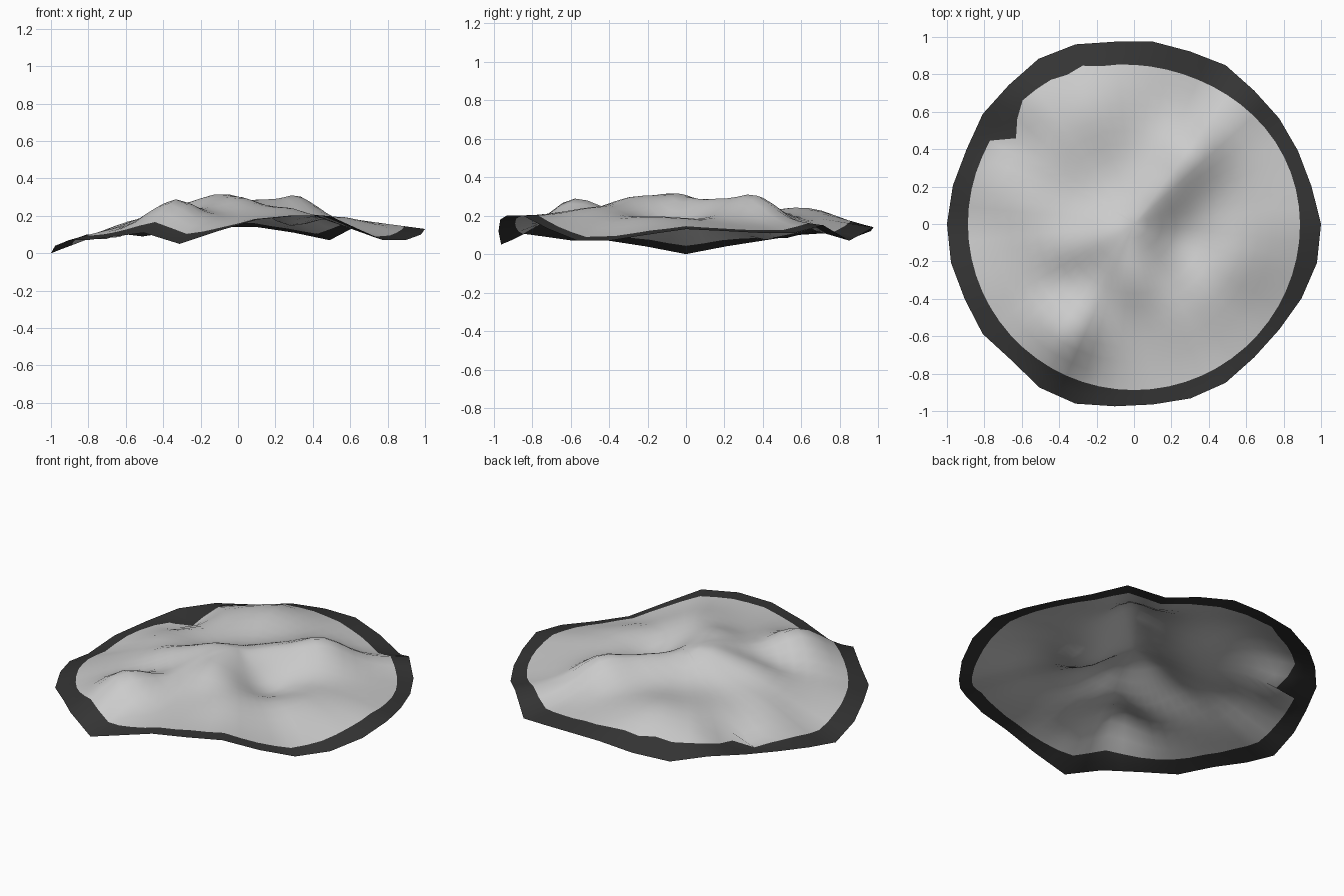
import bpy, bmesh, math

if "Cube" in bpy.data.objects:
    bpy.data.objects.remove(bpy.data.objects["Cube"])


def make_material(name, colour):
    mat = bpy.data.materials.new(name)
    mat.use_nodes = True
    mat.diffuse_color = colour
    mat.node_tree.nodes["Principled BSDF"].inputs["Base Color"].default_value = colour
    return mat


# Rim shape every twelve degrees, in hundredths: radius and height
RIM_RADIUS = [100, 97, 96, 96, 96, 98, 97, 98, 98, 101, 102, 100, 100, 98, 99,
              100, 100, 99, 100, 98, 101, 101, 98, 97, 98, 98, 96, 96, 98, 100]
RIM_HEIGHT = [13, 12, 11, 11, 15, 7, 11, 14, 14, 12, 9, 11, 10, 7, 4,
              0, 4, 7, 7, 9, 11, 5, 12, 18, 20, 20, 13, 7, 7, 10]
# Hills and hollows: x, y, height, spread
HILLS = [(0, 0, .07, .13), (.3, .36, .12, .13), (.13, .17, .06, .1),
         (-.01, -.27, .09, .13), (-.15, -.05, .05, .1), (-.35, -.12, .06, .13),
         (-.38, -.34, -.03, .1), (-.34, -.58, .13, .15),
         (.25, -.47, .04, .15), (-.27, .62, .08, .19), (-.58, .06, .03, .12),
         (.27, -.08, -.06, .12), (.52, -.22, .04, .14), (-.67, .47, -.07, .1)]
SEGMENTS, RINGS = 60, 14
# Border inset where it deviates from the regular outline
NOTCH = {18: .89, 20: .89, 21: .89, 22: .89, 23: .84, 24: .78, 25: .89}


def rim_point(i):
    """Point on the straight-edged rim for one of the fine segments."""
    def corner(k):
        k %= len(RIM_RADIUS)
        a = math.tau * k / len(RIM_RADIUS)
        r = RIM_RADIUS[k] / 100
        return math.cos(a) * r, math.sin(a) * r, RIM_HEIGHT[k] / 100
    a, b = corner(i // 2), corner((i + 1) // 2)
    return [(p + q) / 2 for p, q in zip(a, b)]


def border_radius(i):
    """Inner edge of the border, which is wider towards the back."""
    facing = max(0, math.cos(math.tau * i / SEGMENTS - math.radians(72)))
    return NOTCH.get(i, .888 - .045 * facing ** 4)


def surface(i, t):
    """Point of the sheet at fraction t of the way to the rim."""
    rx, ry, rz = rim_point(i)
    x, y = rx * t, ry * t
    bumps = sum(h * math.exp(-((x - hx) ** 2 + (y - hy) ** 2) / (2 * s * s))
                for hx, hy, h, s in HILLS)
    return x, y, .2 + (rz - .2) * t * t + bumps * (1 - t ** 12)


# Rolling ground sheet with a dark border strip
bm = bmesh.new()
centre = bm.verts.new(surface(0, 0))
rings = []
for j in range(1, RINGS + 1):
    ring = []
    for i in range(SEGMENTS):
        rx, ry, _ = rim_point(i)
        inner = border_radius(i) / math.hypot(rx, ry)
        if j < RINGS - 1:
            t = inner * j / (RINGS - 2)
        else:
            t = 1 if j == RINGS else (inner + 1) / 2
        ring.append(bm.verts.new(surface(i, t)))
    rings.append(ring)
for i in range(SEGMENTS):
    n = (i + 1) % SEGMENTS
    bm.faces.new((centre, rings[0][i], rings[0][n]))
    for j in range(RINGS - 1):
        a, b = rings[j], rings[j + 1]
        face = bm.faces.new((a[i], b[i], b[n], a[n]))
        face.material_index = int(j >= RINGS - 3)
for face in bm.faces:
    face.smooth = True
mesh = bpy.data.meshes.new("ground_sheet")
bm.to_mesh(mesh)
bm.free()
mesh.materials.append(make_material("pale_grey", (.6, .6, .6, 1)))
mesh.materials.append(make_material("charcoal_border", (.035, .035, .035, 1)))
bpy.context.collection.objects.link(bpy.data.objects.new("ground_sheet", mesh))
